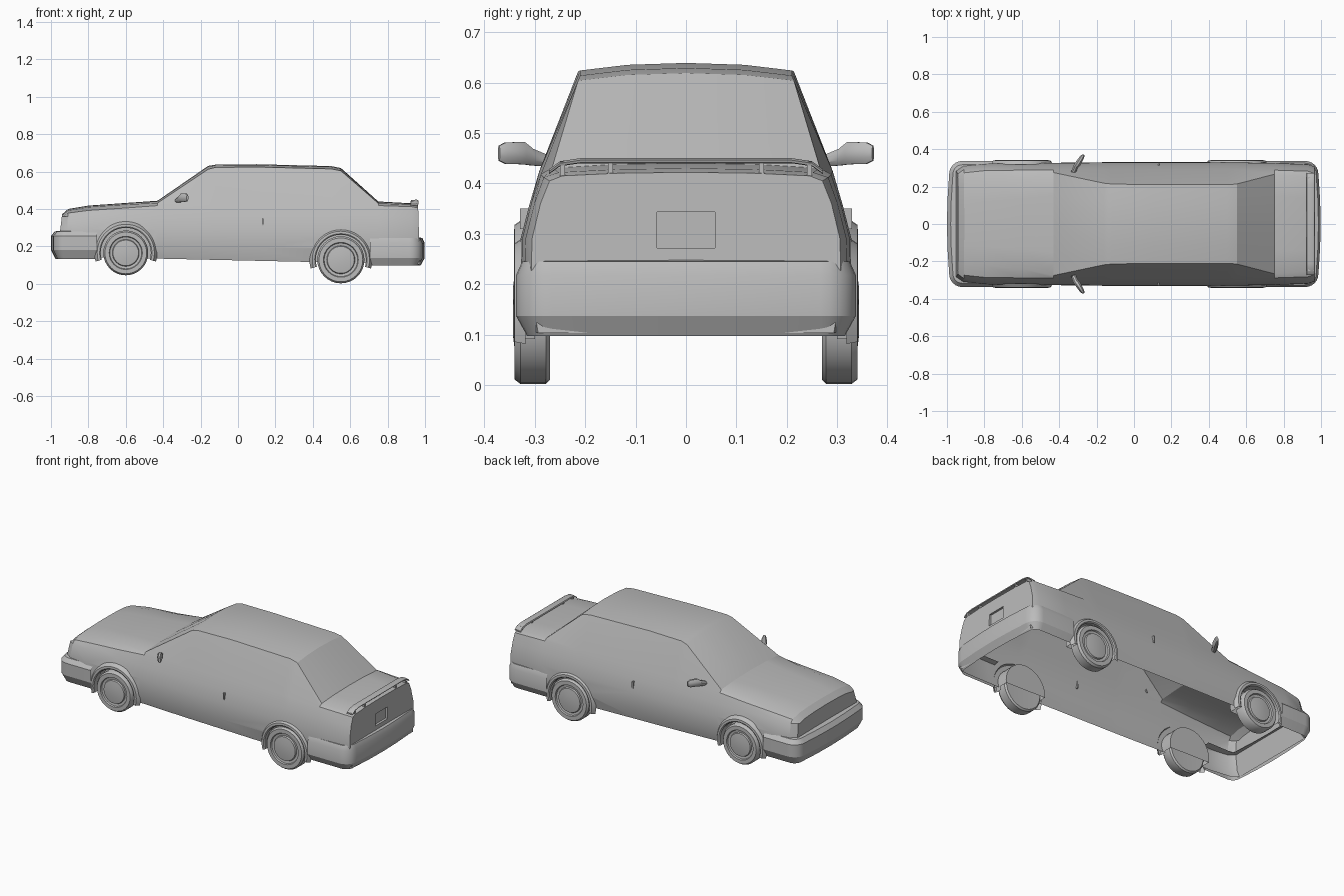
import bpy, bmesh, math
from mathutils import Vector

if "Cube" in bpy.data.objects:
    bpy.data.objects.remove(bpy.data.objects["Cube"])

paint = bpy.data.materials.new("plain_grey")
paint.use_nodes = True
grey = (0.5, 0.5, 0.5, 1)
paint.diffuse_color = grey
paint.node_tree.nodes["Principled BSDF"].inputs["Base Color"].default_value = grey


def make(name, bm, angle=30, recalc=True):
    if recalc:
        bmesh.ops.recalc_face_normals(bm, faces=bm.faces)
    mesh = bpy.data.meshes.new(name)
    bm.to_mesh(mesh)
    bm.free()
    mesh.materials.append(paint)
    ob = bpy.data.objects.new(name, mesh)
    bpy.context.collection.objects.link(ob)
    smooth(ob, angle)
    return ob


def smooth(ob, angle):
    bpy.ops.object.select_all(action='DESELECT')
    ob.select_set(True)
    bpy.context.view_layer.objects.active = ob
    bpy.ops.object.shade_smooth_by_angle(angle=math.radians(angle))


def loft(rings, closed=True, caps=False, wrap=False):
    """Skin a row of point rings."""
    bm = bmesh.new()
    rows = [[bm.verts.new(p) for p in r] for r in rings]
    pairs = list(zip(rows, rows[1:])) + ([(rows[-1], rows[0])] if wrap else [])
    n = len(rows[0])
    for a, b in pairs:
        for i in range(n if closed else n - 1):
            j = (i + 1) % n
            bm.faces.new((a[i], a[j], b[j], b[i]))
    if caps:
        bm.faces.new(rows[0])
        bm.faces.new(rows[-1])
    return bm


def box(name, x0, x1, y0, y1, z0, z1, angle=30):
    ring = lambda x: [(x, y0, z0), (x, y1, z0), (x, y1, z1), (x, y0, z1)]
    return make(name, loft([ring(x0), ring(x1)], caps=True), angle)


# Body stations: x, width factor, belt z, roof edge y, roof edge z, centre z, lean
stations = [
    (-0.955, 0.87, 0.355, 0.20, 0.365, 0.372, 0.12),
    (-0.915, 0.95, 0.378, 0.21, 0.392, 0.400, 0.05),
    (-0.80, 0.99, 0.392, 0.22, 0.410, 0.418, 0),
    (-0.60, 1, 0.405, 0.24, 0.424, 0.432, 0),
    (-0.43, 1, 0.418, 0.275, 0.432, 0.444, 0),
    (-0.16, 1.01, 0.425, 0.218, 0.612, 0.630, 0),
    (-0.12, 1.01, 0.425, 0.214, 0.622, 0.637, 0),
    (0.10, 1.01, 0.425, 0.210, 0.624, 0.639, 0),
    (0.50, 1.01, 0.425, 0.210, 0.614, 0.629, 0),
    (0.55, 1.01, 0.424, 0.214, 0.604, 0.619, 0),
    (0.75, 1, 0.418, 0.266, 0.430, 0.440, 0),
    (0.93, 0.98, 0.412, 0.252, 0.422, 0.430, 0),
    (0.968, 0.94, 0.405, 0.245, 0.415, 0.422, -0.03),
]


def body_ring(x, w, belt, ry, rz, top, lean):
    low = 0.125 - 0.022 * x
    half = [(0.312 * w, low), (0.327 * w, 0.19), (0.325 * w, 0.29),
            (0.307 * w, 0.36), (0.288 * w, belt), (ry, rz),
            (ry * 0.55, rz + (top - rz) * 0.75)]
    pts = half + [(0, top)] + [(-y, z) for y, z in reversed(half)]
    return [(x + lean * (z - 0.25), y, z) for y, z in pts]


body = make("body_shell", loft([body_ring(*s) for s in stations], caps=True))

# Wheel wells and number plate recess are cut from the body
axles = {"front": (-0.6, 0.165, 0.12), "rear": (0.55, 0.128, 0.126)}
cutters = [box("plate_recess_cutter", 0.953, 1.05, -0.058, 0.058, 0.272, 0.343)]


def circle(cx, cz, r, y, n=40, start=0, sweep=math.tau, full=True):
    steps = n if full else n - 1
    return [(cx + r * math.cos(start + sweep * i / steps), y,
             cz + r * math.sin(start + sweep * i / steps)) for i in range(n)]


for name, (cx, cz, r) in axles.items():
    for side in (-1, 1):
        rings = [circle(cx, cz, 0.136, side * y) for y in (0.25, 0.45)]
        cutters.append(make("well_cutter", loft(rings, caps=True)))

for c in cutters:
    mod = body.modifiers.new("cut", 'BOOLEAN')
    mod.operation, mod.solver, mod.object = 'DIFFERENCE', 'EXACT', c
    bpy.context.view_layer.objects.active = body
    bpy.ops.object.modifier_apply(modifier=mod.name)
for c in cutters:
    bpy.data.objects.remove(c)

# The shell is open underneath
bm = bmesh.new()
bm.from_mesh(body.data)
floor = [f for f in bm.faces if f.normal.z < -0.9 and f.calc_center_median().z < 0.16]
bmesh.ops.delete(bm, geom=floor, context='FACES')
bm.to_mesh(body.data)
bm.free()
smooth(body, 28)


# Bumpers: a profile swept round a U with rounded corners
def bumper(name, start, end, profile, r=0.07, width=0.337):
    d = 1 if end > 0 else -1
    rings = []
    for off, z in profile:
        half = [(start, width + off)]
        for i in range(7):
            a = math.pi / 2 * i / 6
            half.append((end - d * (r + 0.012) + d * (r + off) * math.sin(a),
                         width - r + (r + off) * math.cos(a)))
        half.append((end + d * off - d * 0.003, 0.13))
        pts = half + [(end + d * off, 0)] + [(x, -y) for x, y in reversed(half)]
        rings.append([(x, y, z) for x, y in pts])
    make(name, loft(rings, closed=False), 25)


bumper("front_bumper", -0.755, -1.0,
       [(-0.06, 0.285), (-0.02, 0.28), (0, 0.255), (0, 0.18), (-0.025, 0.132)])
bumper("rear_bumper", 0.705, 0.998,
       [(-0.045, 0.25), (-0.012, 0.245), (0, 0.218), (0, 0.137), (-0.022, 0.097)])

# Wheels and arch flares
for name, (cx, cz, r) in axles.items():
    for side, label in ((-1, "right"), (1, "left")):
        tyre = [(0.5, 0.272), (0.93, 0.270), (1, 0.278), (1, 0.328), (0.93, 0.340),
                (0.74, 0.340), (0.71, 0.332), (0.60, 0.330), (0.57, 0.338), (0.25, 0.343)]
        rings = [circle(cx, cz, r * k, side * y, 32) for k, y in tyre]
        make(f"{name}_{label}_wheel", loft(rings, caps=True), 35)
        flare = [(0.134, 0.30), (0.134, 0.336), (0.140, 0.341), (0.153, 0.340), (0.168, 0.318)]
        rings = [circle(cx, cz, k, side * y, 25, -0.28, math.pi + 0.56, False)
                 for k, y in flare]
        make(f"{name}_{label}_arch", loft(rings, closed=False), 35)

# Door mirrors: slanted tapering pods
for side, label in ((-1, "right"), (1, "left")):
    rings = []
    for x, y, z, h, t in ((-0.325, 0.275, 0.445, 0.012, 0.012),
                          (-0.312, 0.305, 0.452, 0.018, 0.014),
                          (-0.300, 0.322, 0.460, 0.024, 0.016),
                          (-0.278, 0.358, 0.460, 0.023, 0.012),
                          (-0.270, 0.371, 0.460, 0.016, 0.006)):
        rings.append([(x + t * math.cos(a), side * (y - 0.4 * t * math.cos(a)),
                       z + h * math.sin(a))
                      for a in (math.pi / 4 * (i + 0.5) for i in range(8))])
    make(f"{label}_mirror", loft(rings, caps=True), 40)

# Boot spoiler: an arched bar on four feet
section = [(0.922, 0.440), (0.962, 0.441), (0.964, 0.446), (0.955, 0.450), (0.925, 0.447)]
bar = [(-0.272, -0.022), (-0.25, -0.006), (-0.21, 0)]
bar += [(-y, dz) for y, dz in reversed(bar)]
make("spoiler_bar", loft([[(x, y, z + dz) for x, z in section] for y, dz in bar], caps=True))
for y in (-0.245, -0.15, 0.15, 0.245):
    box("spoiler_foot", 0.93, 0.96, y - 0.005, y + 0.005, 0.41, 0.443)

# Door handles
for side in (-1, 1):
    y0, y1 = sorted((side * 0.31, side * 0.329))
    box("door_handle", 0.128, 0.136, y0, y1, 0.31, 0.35)
